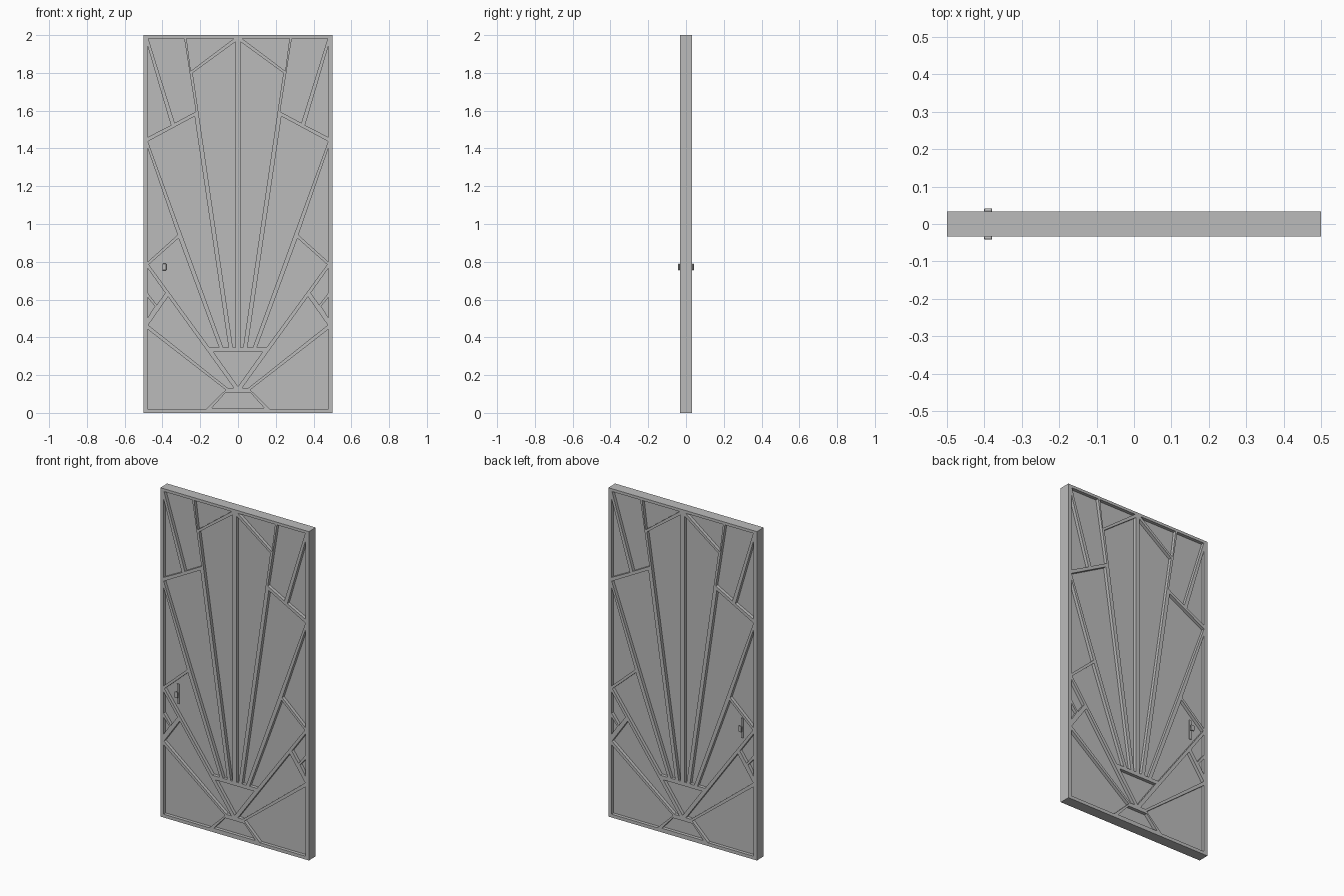
import bpy
import bmesh

if "Cube" in bpy.data.objects:
    bpy.data.objects.remove(bpy.data.objects["Cube"], do_unlink=True)

HALF_THICK = 0.033
CORE = 0.013      # half thickness left between the recesses

grey = bpy.data.materials.new("plain grey")
grey.use_nodes = True
colour = (0.5, 0.5, 0.5, 1)
grey.diffuse_color = colour
grey.node_tree.nodes["Principled BSDF"].inputs["Base Color"].default_value = colour


def make_object(name, bm):
    bmesh.ops.recalc_face_normals(bm, faces=bm.faces)
    mesh = bpy.data.meshes.new(name)
    bm.to_mesh(mesh)
    bm.free()
    mesh.materials.append(grey)
    obj = bpy.data.objects.new(name, mesh)
    bpy.context.collection.objects.link(obj)
    return obj


def box(name, centre, size, bevel=0):
    bm = bmesh.new()
    bmesh.ops.create_cube(bm, size=1)
    bmesh.ops.scale(bm, vec=size, verts=bm.verts)
    bmesh.ops.translate(bm, vec=centre, verts=bm.verts)
    if bevel:
        bmesh.ops.bevel(bm, geom=bm.edges[:], offset=bevel, segments=2,
                        affect='EDGES', profile=0.5)
    return make_object(name, bm)


def add_prism(bm, outline, y0, y1):
    """Extrude an x-z outline along y."""
    face = bm.faces.new([bm.verts.new((x, y0, z)) for x, z in outline])
    ext = bmesh.ops.extrude_face_region(bm, geom=[face])
    moved = [v for v in ext["geom"] if isinstance(v, bmesh.types.BMVert)]
    bmesh.ops.translate(bm, vec=(0, y1 - y0, 0), verts=moved)


# Recess outlines on one half, mirrored across the middle
E = 0.478         # outer edge of the recesses
half_panels = [
    [(E, 0.02), (0.17, 0.02), (0.065, 0.122), (E, 0.442)],            # base corner
    [(0.475, 0.465), (0.37, 0.615), (0.022, 0.132), (0.055, 0.132)],  # low ray
    [(0.472, 0.785), (0.315, 0.925), (0.10, 0.345), (0.15, 0.345)],   # side ray
    [(0.477, 1.437), (0.23, 1.57), (0.05, 0.345), (0.078, 0.345)],    # long ray
    [(0.24, 1.80), (0.013, 1.965), (0.013, 0.345), (0.027, 0.345)],   # middle ray
    [(0.272, 1.983), (0.02, 1.983), (0.25, 1.81)],                    # top wedge
    [(0.475, 1.983), (0.285, 1.983), (0.223, 1.595), (0.335, 1.535)], # top corner
    [(E, 1.94), (0.355, 1.523), (E, 1.46)],
    [(E, 1.40), (0.32, 0.942), (E, 0.80)],
    [(E, 0.765), (0.385, 0.635), (0.43, 0.572), (E, 0.635)],
    [(E, 0.61), (0.44, 0.565), (E, 0.505)],
]
centre_panels = [
    [(-0.14, 0.025), (0.14, 0.025), (0.065, 0.108), (-0.065, 0.108)],
    [(-0.13, 0.322), (0.13, 0.322), (0, 0.14)],
]
panels = centre_panels + half_panels + [[(-x, z) for x, z in p] for p in half_panels]

# Door slab with recesses cut into both faces
door = box("door_slab", (0, 0, 1), (1, HALF_THICK * 2, 2))
bm = bmesh.new()
for outline in panels:
    for side in (-1, 1):
        add_prism(bm, outline, side * CORE, side * 0.1)
cutter = make_object("recess_cutter", bm)
cutter.hide_render = True
cut = door.modifiers.new("recesses", 'BOOLEAN')
cut.operation = 'DIFFERENCE'
cut.solver = 'EXACT'
cut.object = cutter
bpy.context.view_layer.objects.active = door
bpy.ops.object.modifier_apply(modifier="recesses")
bpy.data.objects.remove(cutter, do_unlink=True)

# Small handle on each face: narrow plate, stem and grip
for side, label in ((-1, "front"), (1, "back")):
    box(label + "_handle_plate", (-0.39, side * 0.016, 0.77), (0.012, 0.008, 0.12))
    box(label + "_handle_stem", (-0.39, side * 0.025, 0.772), (0.01, 0.024, 0.016))
    box(label + "_handle_grip", (-0.39, side * 0.037, 0.772), (0.022, 0.01, 0.036), 0.004)
